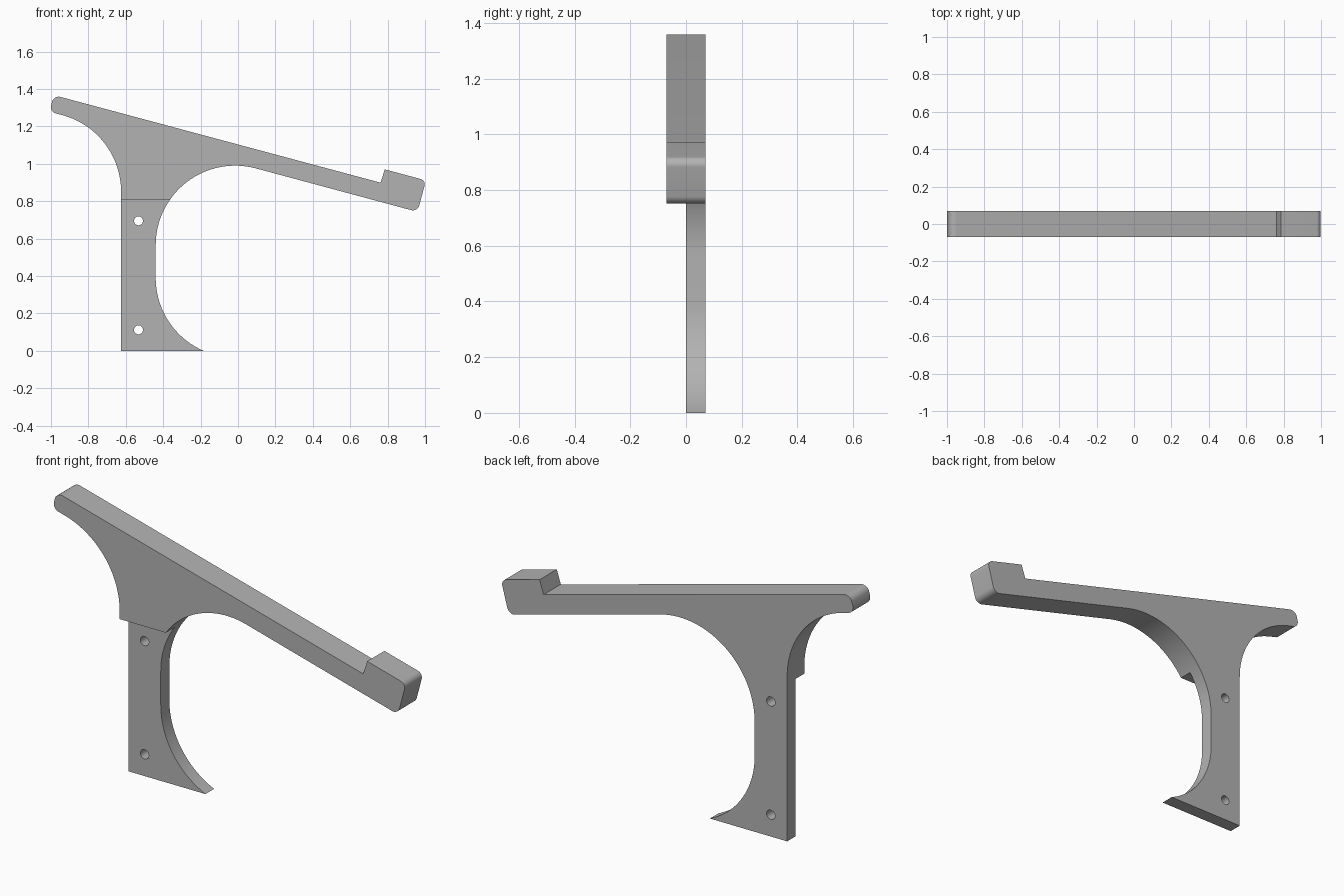
import bpy, bmesh
from math import radians, sin, cos, tan
from mathutils import Vector

cube = bpy.data.objects.get("Cube")
if cube:
    bpy.data.objects.remove(cube, do_unlink=True)

HALF = 0.07          # half of the arm thickness
STEP = 0.81          # height below which only the rear half remains
R = 0.425            # radius of the three large curves
SLOPE = radians(15)  # tilt of the arm

grey = bpy.data.materials.new("light grey")
grey.use_nodes = True
colour = (0.45, 0.45, 0.45, 1)
grey.diffuse_color = colour
grey.node_tree.nodes["Principled BSDF"].inputs["Base Color"].default_value = colour


def arc(cx, cz, r, start, end, steps=32):
    """Points along an arc, angles in degrees."""
    angles = [radians(start + (end - start) * i / steps) for i in range(steps + 1)]
    return [Vector((cx + r * cos(a), cz + r * sin(a))) for a in angles]


def fillet(before, corner, after, r, steps=10):
    """Rounded corner between two straight edges."""
    p = Vector(corner)
    u = (Vector(before) - p).normalized()
    v = (Vector(after) - p).normalized()
    half = u.angle(v) / 2
    centre = p + (u + v).normalized() * (r / sin(half))
    a = p + u * (r / tan(half)) - centre
    b = p + v * (r / tan(half)) - centre
    pts = []
    for i in range(steps + 1):
        t = i / steps
        w = a.angle(b)
        pts.append(centre + (a * sin((1 - t) * w) + b * sin(t * w)) / sin(w))
    return pts


def prism(name, outline, y0, y1):
    """Extrude an outline in the xz plane from y0 to y1."""
    bm = bmesh.new()
    face = bm.faces.new([bm.verts.new((p[0], y0, p[1])) for p in outline])
    result = bmesh.ops.extrude_face_region(bm, geom=[face])
    moved = [g for g in result["geom"] if isinstance(g, bmesh.types.BMVert)]
    bmesh.ops.translate(bm, verts=moved, vec=(0, y1 - y0, 0))
    bmesh.ops.recalc_face_normals(bm, faces=bm.faces)
    mesh = bpy.data.meshes.new(name)
    bm.to_mesh(mesh)
    bm.free()
    mesh.materials.append(grey)
    obj = bpy.data.objects.new(name, mesh)
    bpy.context.collection.objects.link(obj)
    return obj


def cut(target, cutter):
    """Subtract a cutter and discard it."""
    mod = target.modifiers.new("cut", 'BOOLEAN')
    mod.operation = 'DIFFERENCE'
    mod.solver = 'EXACT'
    mod.object = cutter
    bpy.context.view_layer.objects.active = target
    bpy.ops.object.modifier_apply(modifier=mod.name)
    bpy.data.objects.remove(cutter, do_unlink=True)


# Corners of the tilted arm
lower_toe, upper_toe = (0.96, 0.743), (1.005, 0.911)
lip_top, lip_foot = (0.785, 0.97), (0.762, 0.899)
upper_tail, lower_tail = (-0.985, 1.367), (-1.008, 1.278)

# Side profile: foot, inner curves, arm with stop lip, tail, outer curve
inner_top = arc(-0.015, 0.565, R, 180, 75)
outer = arc(-1.05, 0.85, R, 75, 0)
profile = [Vector((-0.625, 0))]
profile += arc(-0.015, 0.39, R, 246.3, 180)
profile[1] = Vector((-0.185, 0))
profile += inner_top
profile += fillet(inner_top[-1], lower_toe, upper_toe, 0.035)
profile += fillet(lower_toe, upper_toe, lip_top, 0.03)
profile += [Vector(lip_top), Vector(lip_foot)]
profile += fillet(lip_foot, upper_tail, lower_tail, 0.037)
profile += fillet(upper_tail, lower_tail, outer[0], 0.035)
profile += outer

bracket = prism("bracket", profile, -HALF, HALF)

# Recess the front of the mounting plate
recess = [(-0.8, -0.2), (0.2, -0.2), (0.2, STEP), (-0.8, STEP)]
cut(bracket, prism("recess_cutter", recess, -0.3, 0))

# Screw holes
for height in (0.112, 0.695):
    ring = arc(-0.532, height, 0.024, 0, 360)[:-1]
    cut(bracket, prism("hole_cutter", ring, -0.05, 0.2))

# Smooth the curved walls, keep the edges crisp
bpy.ops.object.select_all(action='DESELECT')
bracket.select_set(True)
bpy.context.view_layer.objects.active = bracket
bpy.ops.object.shade_smooth_by_angle(angle=radians(30))
